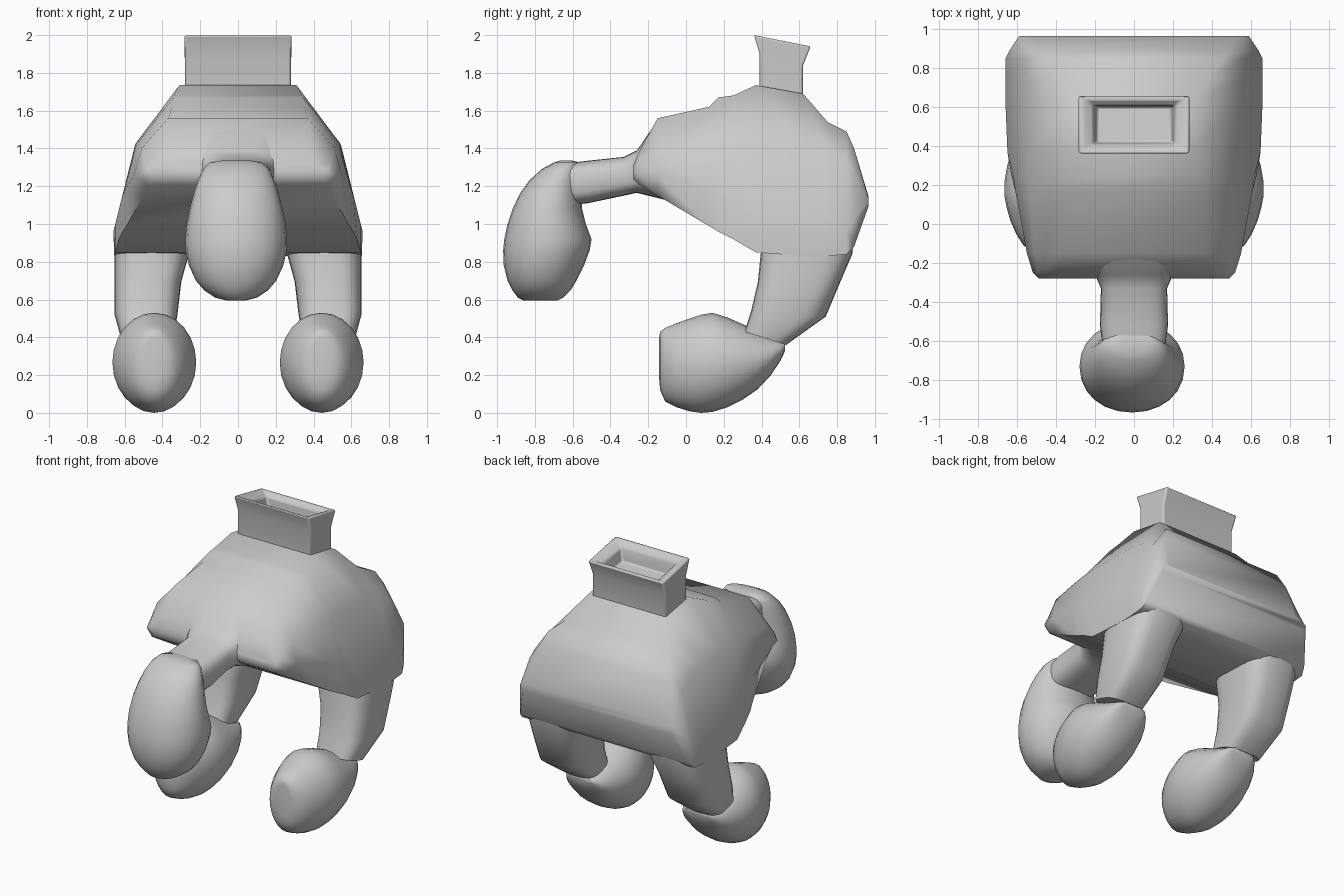
import bpy, bmesh, math


def loft(name, rings, angle=40, mirror=False, bevel=0):
    """Skin a list of equal-length point rings, capped at both ends."""
    bm = bmesh.new()
    vs = [[bm.verts.new(p) for p in r] for r in rings]
    n = len(vs[0])
    for a, b in zip(vs, vs[1:]):
        for i in range(n):
            j = (i + 1) % n
            bm.faces.new((a[i], a[j], b[j], b[i]))
    bm.faces.new(vs[0])
    bm.faces.new(vs[-1])
    bmesh.ops.recalc_face_normals(bm, faces=bm.faces)
    me = bpy.data.meshes.new(name)
    bm.to_mesh(me)
    bm.free()
    ob = bpy.data.objects.new(name, me)
    bpy.context.collection.objects.link(ob)
    bpy.ops.object.select_all(action='DESELECT')
    ob.select_set(True)
    bpy.context.view_layer.objects.active = ob
    bpy.ops.object.shade_smooth_by_angle(angle=math.radians(angle))
    if mirror:
        ob.modifiers.new("mirror", 'MIRROR')
    if bevel:
        m = ob.modifiers.new("bevel", 'BEVEL')
        m.width, m.segments = bevel, 2
    return ob


def oval(f, b, x0, x1, p=2.0, n=24):
    """Superellipse ring between side-view points f and b (y, z), from x0 to x1."""
    pts = []
    for i in range(n):
        t = 2 * math.pi * i / n
        c, s = math.cos(t), math.sin(t)
        u = math.copysign(abs(c) ** (2 / p), c)
        v = math.copysign(abs(s) ** (2 / p), s)
        pts.append(((x0 + x1) / 2 + v * (x1 - x0) / 2,
                    (f[0] + b[0]) / 2 + u * (b[0] - f[0]) / 2,
                    (f[1] + b[1]) / 2 + u * (b[1] - f[1]) / 2))
    return pts


# Body: cross-sections along y (y, top half-width, top z, shoulder x/z, side x/z, bottom x/z)
body = [
    (-0.28, .40, 1.31, .47, 1.29, .49, 1.27, .44, 1.24),
    (-0.25, .39, 1.38, .49, 1.32, .52, 1.26, .48, 1.21),
    (-0.15, .37, 1.56, .51, 1.40, .55, 1.26, .50, 1.15),
    (0.12, .35, 1.62, .53, 1.43, .60, 1.18, .59, .99),
    (0.17, .34, 1.67, .535, 1.43, .61, 1.15, .61, .96),
    (0.25, .34, 1.68, .54, 1.43, .62, 1.12, .63, .92),
    (0.37, .31, 1.735, .545, 1.42, .65, 1.0, .65, .85),
    (0.62, .31, 1.69, .545, 1.42, .66, .96, .655, .83),
    (0.75, .39, 1.54, .55, 1.39, .66, .96, .655, .83),
    (0.85, .45, 1.49, .56, 1.33, .66, .96, .655, .84),
    (0.89, .49, 1.40, .57, 1.28, .64, 1.02, .64, .88),
    (0.965, .52, 1.15, .57, 1.14, .59, 1.12, .57, 1.09),
]
rings = []
for y, *h in body:
    half = list(zip(h[0::2], h[1::2]))
    rings.append([(x, y, z) for x, z in half] + [(-x, y, z) for x, z in reversed(half)])
loft("body", rings, 65)

# Neck: flared rectangular socket with a recessed top
neck = [  # half-width, front y/z, back y/z
    (.28, .39, 1.66, .62, 1.62), (.28, .39, 1.90, .62, 1.84),
    (.285, .36, 2.0, .66, 1.94), (.26, .38, 1.995, .64, 1.945),
    (.21, .41, 1.96, .61, 1.92), (.19, .42, 1.87, .60, 1.84),
]
loft("neck", [[(-w, a, b), (w, a, b), (w, c, d), (-w, c, d)] for w, a, b, c, d in neck], 40, bevel=.01)

# Front arm, flaring into the body
loft("front_arm", [oval(f, b, -w, w, 3.2) for f, b, w in [
    ((-.62, 1.10), (-.64, 1.32), .16),
    ((-.52, 1.11), (-.52, 1.335), .175),
    ((-.33, 1.15), (-.33, 1.355), .17),
    ((-.26, 1.165), (-.26, 1.39), .20),
    ((-.20, 1.15), (-.17, 1.52), .27),
    ((-.08, 1.12), (-.05, 1.56), .33)]], 60)

# Front pad: sections up z (z, front y, back y, half-width)
loft("front_pad", [oval((a, z), (b, z), -.01 - w, -.01 + w, 2.1) for z, a, b, w in [
    (.595, -.86, -.68, .05), (.61, -.89, -.65, .11), (.65, -.92, -.61, .17),
    (.70, -.945, -.58, .213), (.78, -.965, -.54, .25), (.86, -.968, -.51, .268),
    (.92, -.962, -.50, .27), (1.0, -.945, -.53, .262), (1.08, -.918, -.55, .246),
    (1.16, -.88, -.55, .225), (1.23, -.83, -.55, .203), (1.29, -.765, -.55, .175),
    (1.325, -.70, -.56, .14), (1.335, -.67, -.60, .08)]], 60)

# Rear legs
loft("rear_leg", [oval(f, b, i, o, 3.2) for f, b, i, o in [
    ((.42, 1.0), (.90, 1.06), .24, .64),
    ((.395, .84), (.88, .84), .26, .655),
    ((.38, .69), (.82, .70), .30, .655),
    ((.345, .54), (.74, .51), .32, .655),
    ((.31, .43), (.53, .36), .34, .62)]], 50, True)

# Rear feet: sections along y (y, low z, high z, half-width)
loft("rear_foot", [oval((y, a), (y, b), .443 - w, .443 + w, 2.0) for y, a, b, w in [
    (-.142, .18, .40, .05), (-.137, .12, .43, .085), (-.11, .06, .45, .125),
    (-.05, .03, .475, .163), (.02, .008, .50, .193), (.08, .0, .52, .21),
    (.14, .005, .53, .222), (.22, .03, .505, .222), (.30, .07, .47, .208),
    (.38, .125, .435, .185), (.45, .20, .405, .155), (.50, .275, .385, .12),
    (.525, .33, .37, .09)]], 60, True)
